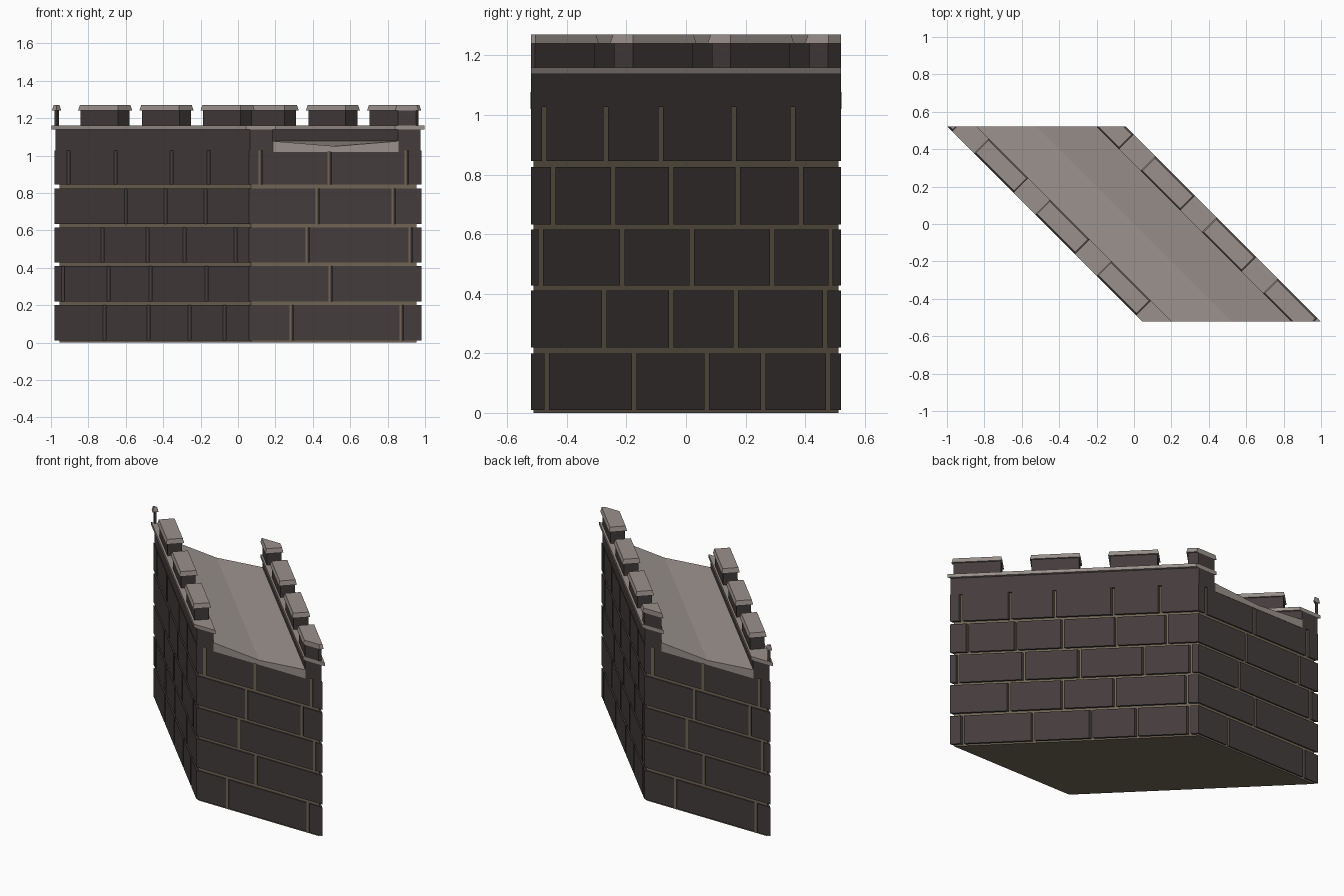
import bpy, bmesh

cube = bpy.data.objects.get("Cube")
if cube:
    bpy.data.objects.remove(cube)


def material(name, rgb):
    m = bpy.data.materials.new(name)
    m.use_nodes = True
    m.diffuse_color = (*rgb, 1)
    m.node_tree.nodes["Principled BSDF"].inputs["Base Color"].default_value = (*rgb, 1)
    return m


STONE = material("dark stone", (0.058, 0.045, 0.045))
MORTAR = material("brown mortar", (0.16, 0.13, 0.09))
TRIM = material("pale stone", (0.32, 0.28, 0.26))

END = 0.52      # half depth in y
FACE = 0.46     # the long faces lie on x + y = +-FACE
BACKING = 0.43  # where the facing stones are rooted
INNER = 0.335   # inner side of the parapets


def finish(name, bm, mat):
    bmesh.ops.recalc_face_normals(bm, faces=bm.faces)
    mesh = bpy.data.meshes.new(name)
    bm.to_mesh(mesh)
    bm.free()
    mesh.materials.append(mat)
    obj = bpy.data.objects.new(name, mesh)
    bpy.context.collection.objects.link(obj)
    return obj


def loft(bm, bottom, top):
    """Closed solid between two matching loops of points."""
    lo = [bm.verts.new(p) for p in bottom]
    hi = [bm.verts.new(p) for p in top]
    bm.faces.new(lo[::-1])
    bm.faces.new(hi)
    for i in range(len(lo)):
        j = (i + 1) % len(lo)
        bm.faces.new((lo[i], lo[j], hi[j], hi[i]))


def skew_block(bm, s0, s1, y0, y1, z0, z1):
    """Block whose sides follow the slanted wall, with s = x + y."""
    ring = [(s0, y0), (s1, y0), (s1, y1), (s0, y1)]
    loft(bm, [(s - y, y, z0) for s, y in ring], [(s - y, y, z1) for s, y in ring])


def square_block(bm, s0, s1, d0, d1, z0, z1, taper=0):
    """Block square to the wall, with d = x - y; the top can be narrower."""
    def ring(i, z):
        pts = [(s0 + i, d0 + i), (s1 - i, d0 + i), (s1 - i, d1 - i), (s0 + i, d1 - i)]
        return [((s + d) / 2, (s - d) / 2, z) for s, d in pts]
    loft(bm, ring(0, z0), ring(taper, z1))


def trim_ends(bm):
    """Cut everything off flush with the two ends of the wall."""
    for side in (-1, 1):
        cut = bmesh.ops.bisect_plane(
            bm, geom=bm.verts[:] + bm.edges[:] + bm.faces[:], clear_outer=True,
            plane_co=(0, side * END, 0), plane_no=(0, side, 0))
        edges = [e for e in cut["geom_cut"] if isinstance(e, bmesh.types.BMEdge)]
        if edges:
            bmesh.ops.holes_fill(bm, edges=[e for e in edges if e.is_boundary])


# Mortar core
bm = bmesh.new()
skew_block(bm, -0.443, 0.443, -0.512, 0.512, 0, 1.03)
finish("mortar_core", bm, MORTAR)

# Courses of facing stones; each list holds the joints of one course
COURSES = [(0.01, 0.2), (0.22, 0.41), (0.428, 0.615), (0.633, 0.825), (0.845, 1.027)]
LEFT_JOINTS = [  # by y
    [-0.468, -0.174, 0.07, 0.26, 0.478], [-0.274, -0.05, 0.167, 0.468],
    [-0.488, -0.214, 0.02, 0.29, 0.485], [-0.445, -0.244, -0.05, 0.174, 0.385],
    [-0.475, -0.27, -0.084, 0.16, 0.358]]
RIGHT_JOINTS = [  # by x
    [-0.714, -0.479, -0.26, -0.072], [-0.935, -0.692, -0.468, -0.168],
    [-0.725, -0.484, -0.286, -0.013], [-0.6, -0.388, -0.174],
    [-0.906, -0.655, -0.356, -0.158]]
END_JOINTS = [  # by x
    [0.286, 0.874], [0.495], [0.372, 0.922], [0.425, 0.832], [0.12, 0.49, 0.9]]


def spans(joints, low, high, gap):
    """Stone extents left between the joints."""
    joints = sorted(joints)
    starts = [low] + [j + gap / 2 for j in joints]
    stops = [j - gap / 2 for j in joints] + [high]
    return list(zip(starts, stops))


left, right, front, back = [bmesh.new() for _ in range(4)]
for (z0, z1), lj, rj, ej in zip(COURSES, LEFT_JOINTS, RIGHT_JOINTS, END_JOINTS):
    for a, b in spans(lj, -END, END, 0.015):
        skew_block(left, BACKING, FACE, a, b, z0, z1)
    for a, b in spans([-FACE - x for x in rj], -END, END, 0.015):
        skew_block(right, -FACE, -BACKING, a, b, z0, z1)
    for a, b in spans([x - END for x in ej], -BACKING, BACKING, 0.022):
        skew_block(front, a, b, -END, -0.49, z0, z1)
        skew_block(back, -b, -a, 0.49, END, z0, z1)
for name, bm in (("left_stones", left), ("right_stones", right),
                 ("front_stones", front), ("back_stones", back)):
    finish(name, bm, STONE)

# Walkway, dished to a shallow valley along its middle
bm = bmesh.new()
section = [(-INNER, 1.02), (INNER, 1.02), (INNER, 1.077), (0, 1.05), (-INNER, 1.077)]
rings = [[(s - y, y, z) for s, z in section] for y in (-0.522, 0.522)]
loft(bm, *rings)
finish("walkway", bm, TRIM)

# Parapets with ledges and capped merlons
PITCH, LENGTH = 0.655, 0.425
for name, side, first in (("right", -1, -1.89), ("left", 1, -0.905)):
    def across(a, b):
        return sorted((side * a, side * b))

    bm = bmesh.new()
    skew_block(bm, *across(INNER, FACE - 0.004), -END, END, 1.027, 1.138)
    finish(name + "_parapet", bm, STONE)

    bm = bmesh.new()
    skew_block(bm, *across(0.32, 0.478), -END, END, 1.138, 1.16)
    finish(name + "_ledge", bm, TRIM)

    bodies, caps = bmesh.new(), bmesh.new()
    for i in range(4):
        d = first + i * PITCH
        square_block(bodies, *across(0.335, 0.46), d + 0.013, d + LENGTH - 0.013, 1.16, 1.24)
        square_block(caps, *across(0.32, 0.475), d, d + LENGTH, 1.24, 1.27, 0.01)
    trim_ends(bodies)
    trim_ends(caps)
    finish(name + "_merlons", bodies, STONE)
    finish(name + "_merlon_caps", caps, TRIM)
